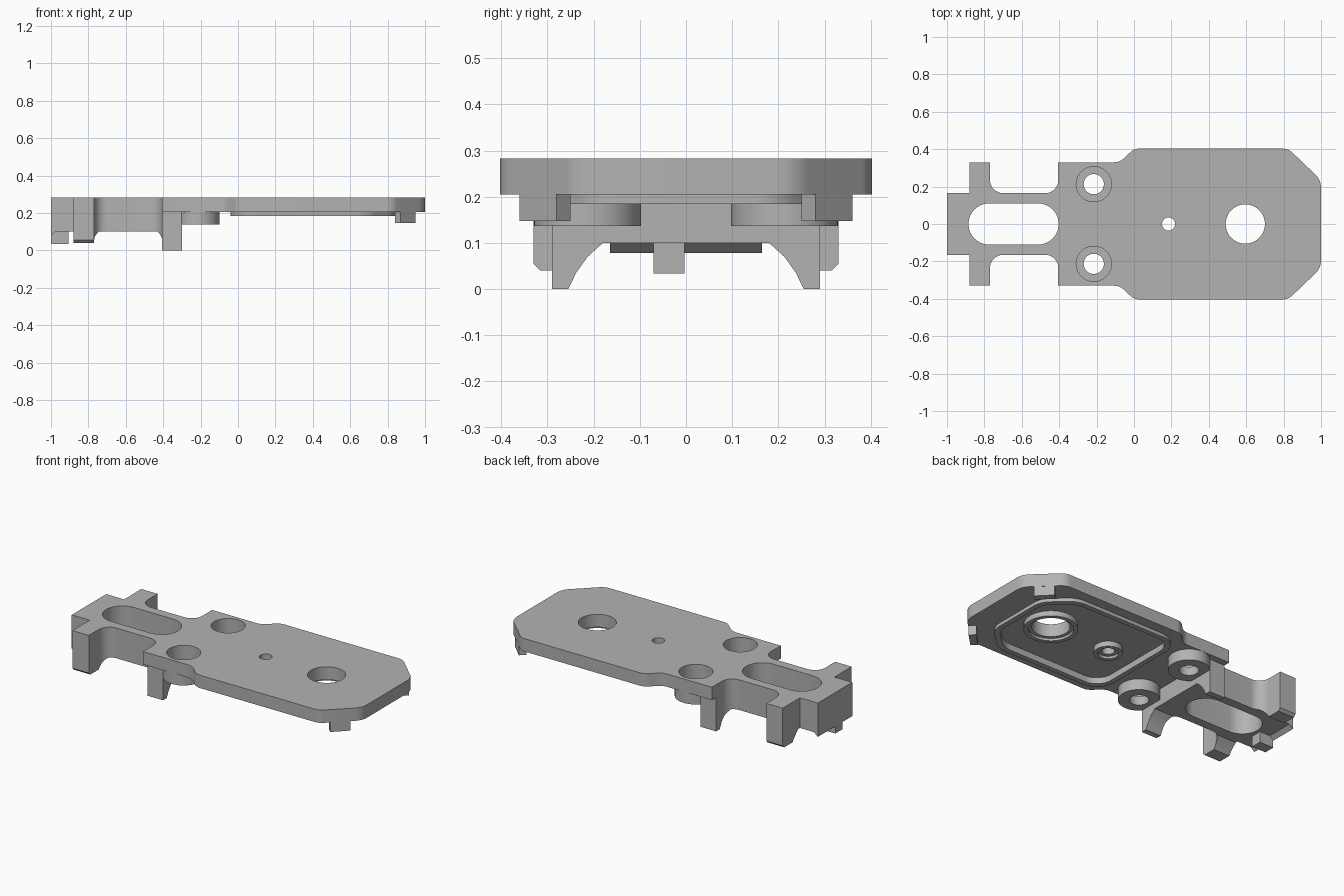
import bpy
import bmesh
from math import pi, cos, sin, tan
from mathutils import Vector

cube = bpy.data.objects.get("Cube")
if cube:
    bpy.data.objects.remove(cube, do_unlink=True)

TOP, UNDER = 0.283, 0.205      # top and underside of the plate
BLOCK = 0.1                    # underside of the slotted block

grey = bpy.data.materials.new("matte_grey")
grey.use_nodes = True
grey.diffuse_color = (0.45, 0.45, 0.45, 1)
grey.node_tree.nodes["Principled BSDF"].inputs["Base Color"].default_value = grey.diffuse_color


def rounded(corners):
    """Polygon from (x, y) or (x, y, radius) corners, with filleted corners."""
    points = []
    for i, corner in enumerate(corners):
        p = Vector(corner[:2])
        if len(corner) < 3:
            points.append(p)
            continue
        a = (Vector(corners[i - 1][:2]) - p).normalized()
        b = (Vector(corners[(i + 1) % len(corners)][:2]) - p).normalized()
        half, r = a.angle(b) / 2, corner[2]
        centre = p + (a + b).normalized() * r / sin(half)
        u, v = p + a * r / tan(half) - centre, p + b * r / tan(half) - centre
        points += [centre + u.lerp(v, k / 10).normalized() * r for k in range(11)]
    return points


def symmetric(half):
    """Closed outline from its +y half, mirrored over the centre line."""
    return rounded(half + [(c[0], -c[1], *c[2:]) for c in reversed(half)])


def circle(x, y, r):
    return [(x + r * cos(2 * pi * k / 48), y + r * sin(2 * pi * k / 48)) for k in range(48)]


def prism(name, outline, low, high, axis="z"):
    place = {"z": lambda a, b, h: (a, b, h),
             "x": lambda a, b, h: (h, a, b),
             "y": lambda a, b, h: (a, h, b)}[axis]
    bm = bmesh.new()
    face = bm.faces.new([bm.verts.new(place(a, b, low)) for a, b in outline])
    new = bmesh.ops.extrude_face_region(bm, geom=[face])["geom"]
    shift = Vector(place(0, 0, high - low))
    bmesh.ops.translate(bm, vec=shift, verts=[v for v in new if isinstance(v, bmesh.types.BMVert)])
    bmesh.ops.recalc_face_normals(bm, faces=bm.faces)
    mesh = bpy.data.meshes.new(name)
    bm.to_mesh(mesh)
    bm.free()
    mesh.materials.append(grey)
    obj = bpy.data.objects.new(name, mesh)
    bpy.context.collection.objects.link(obj)
    return obj


def combine(target, tool, operation):
    mod = target.modifiers.new("combine", "BOOLEAN")
    mod.operation, mod.object, mod.solver = operation, tool, "EXACT"
    graph = bpy.context.evaluated_depsgraph_get()
    mesh = bpy.data.meshes.new_from_object(target.evaluated_get(graph))
    target.modifiers.clear()
    target.data = mesh
    bpy.data.objects.remove(tool, do_unlink=True)


def add(target, *args):
    combine(target, prism("addition", *args), "UNION")


def cut(target, *args):
    combine(target, prism("cutter", *args), "DIFFERENCE")


# Slotted block with side tabs and legs
block = prism("slotted_block", symmetric([
    (-1, 0.165), (-0.88, 0.165), (-0.88, 0.33), (-0.77, 0.33), (-0.77, 0.165, 0.07),
    (-0.405, 0.165, 0.07), (-0.405, 0.29), (-0.3, 0.29)]), 0, TOP)
# Arch between the legs, then the shorter chamfered tabs
arch = [(0.255, -0.1), (0.255, 0), (0.238, 0.035), (0.213, 0.07), (0.18, BLOCK)]
cut(block, arch + [(-y, z) for y, z in reversed(arch)], -1.1, -0.2, "x")
tabs = [(0.36, -0.1), (0.36, 0.085), (0.315, 0.04)]
cut(block, tabs + [(-y, z) for y, z in reversed(tabs)], -1.1, -0.6, "x")

# Main plate
body = prism("base_plate", symmetric([
    (-0.405, 0.33), (-0.075, 0.33, 0.08), (0, 0.403, 0.07),
    (0.825, 0.403, 0.08), (1, 0.235, 0.1)]), UNDER, TOP)
combine(body, block, "UNION")

# Raised lip and recess on the underside
add(body, symmetric([(-0.04, 0.34, 0.12), (0.69, 0.34, 0.15), (0.84, 0.2, 0.12)]),
    0.184, UNDER + 0.02)
cut(body, symmetric([(-0.01, 0.31, 0.1), (0.675, 0.31, 0.14), (0.81, 0.185, 0.11)]),
    0.1, 0.222)

# Round holes with stepped collars inside the recess
for x, hole, step, collar in ((0.595, 0.105, 0.125, 0.15), (0.185, 0.035, 0.058, 0.08)):
    add(body, circle(x, 0, collar), 0.19, 0.24)
    cut(body, circle(x, 0, step), 0.1, 0.205)
    cut(body, circle(x, 0, hole), 0, 0.4)

# Screw bosses with counterbored holes
for side in (1, -1):
    y = 0.213 * side
    add(body, circle(-0.215, y, 0.116), 0.137, 0.25)
    cut(body, circle(-0.215, y, 0.094), 0.19, 0.4)
    cut(body, circle(-0.215, y, 0.054), 0, 0.4)

# Long slot
cut(body, symmetric([(-0.885, 0.11, 0.1099), (-0.403, 0.11, 0.1099)]), -0.1, 0.4)
parts = [body]

# Sloped end lip and locating peg under the block
parts.append(prism("end_lip", [(-1, 0.078), (-0.975, BLOCK), (-0.975, 0.11), (-1, 0.11)],
                   -0.165, 0.165, "y"))
parts.append(prism("locating_peg", [(-1, -0.07), (-0.905, -0.07), (-0.905, -0.003), (-1, -0.003)],
                   0.034, 0.11))

# Angled feet at the chamfered corners
for side, name in ((1, "left"), (-1, "right")):
    foot = [(0.95, 0.28), (0.87, 0.36), (0.84, 0.33), (0.92, 0.25)]
    parts.append(prism(name + "_corner_foot", [(x, y * side) for x, y in foot], 0.147, 0.22))

# Smooth the curved walls and keep the edges sharp
bpy.ops.object.select_all(action="DESELECT")
for part in parts:
    part.select_set(True)
bpy.context.view_layer.objects.active = body
bpy.ops.object.shade_smooth_by_angle(angle=pi / 6)
